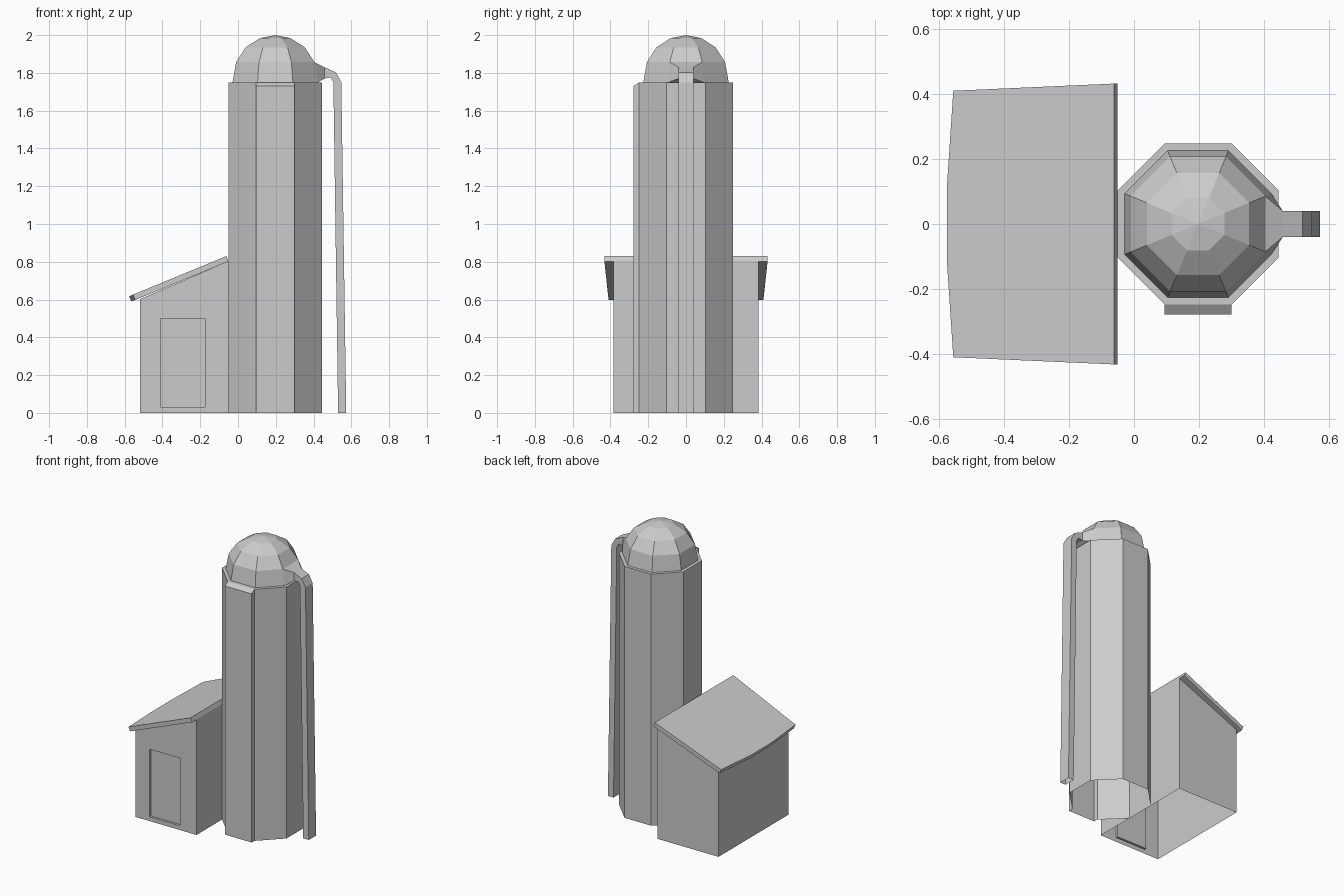
import bpy, bmesh
from math import cos, sin, pi
from mathutils import Vector

if "Cube" in bpy.data.objects:
    bpy.data.objects.remove(bpy.data.objects["Cube"])

CX = 0.197  # silo axis


def make(name, loops, skip=(), cap_start=False, cap_end=False, tip=None, extra=()):
    """Skin matching closed loops; skip holds (band, side) quads left open."""
    bm = bmesh.new()
    rows = [[bm.verts.new(p) for p in loop] for loop in loops]
    n = len(rows[0]) if rows else 0
    for b in range(len(rows) - 1):
        for i in range(n):
            if (b, i) not in skip:
                j = (i + 1) % n
                bm.faces.new((rows[b][i], rows[b][j], rows[b + 1][j], rows[b + 1][i]))
    if cap_start:
        bm.faces.new(rows[0][::-1])
    if cap_end:
        bm.faces.new(rows[-1])
    if tip:
        t = bm.verts.new(tip)
        for i in range(n):
            bm.faces.new((rows[-1][i], rows[-1][(i + 1) % n], t))
    for poly in extra:
        bm.faces.new([bm.verts.new(p) for p in poly])
    bmesh.ops.remove_doubles(bm, verts=bm.verts, dist=1e-4)
    bmesh.ops.recalc_face_normals(bm, faces=bm.faces)
    me = bpy.data.meshes.new(name)
    bm.to_mesh(me)
    bm.free()
    ob = bpy.data.objects.new(name, me)
    bpy.context.collection.objects.link(ob)
    return ob


def octagon(apothem, z):
    # side 0 faces +x, side 6 faces the front (-y)
    r = apothem / cos(pi / 8)
    return [(CX + r * cos(pi / 8 * (2 * i - 1)), r * sin(pi / 8 * (2 * i - 1)), z) for i in range(8)]


# Silo shaft: open at the bottom, ledge at the top, front side pushed outward
A, TOP = 0.248, 1.75
base, rim = octagon(A, 0), octagon(A, TOP)
a0, b0, a1, b1 = base[6], base[7], rim[6], rim[7]
out = -0.278
a2, b2 = (a0[0], out, 0), (b0[0], out, 0)
a3, b3 = (a0[0], out, 1.73), (b0[0], out, 1.73)
panel = [(a2, b2, b3, a3), (a3, b3, b1, a1), (a0, a2, a3, a1), (b2, b0, b1, b3)]
make("silo_shaft", [base, rim, octagon(0.226, TOP)], skip={(0, 6)}, extra=panel)

# Dome: the lowest +x facet is left open for the chute
rings = [(0.226, TOP), (0.207, 1.857), (0.157, 1.935), (0.081, 1.984)]
dome_loops = [octagon(a, z) for a, z in rings]
make("silo_dome", dome_loops, skip={(0, 0)}, tip=(CX, 0, 2.0))

# Chute: grows from the dome facet, bends and runs down to the ground
lo, hi = dome_loops[0], dome_loops[1]
sections = [[lo[0], lo[1], hi[1], hi[0]]]
W = 0.04
for xi, zi, xo, zo in [(0.458, 1.77, 0.458, 1.83), (0.49, 1.776, 0.518, 1.803),
                       (0.505, 1.75, 0.547, 1.75), (0.53, 0, 0.573, 0)]:
    sections.append([(xi, -W, zi), (xi, W, zi), (xo, W, zo), (xo, -W, zo)])
make("unloading_chute", sections)

# Shed: open-bottomed walls under a single slope, with a recessed door
XW, XE, Y, ZW, ZE = -0.52, -0.05, 0.385, 0.602, 0.803
front = [(XW, -Y, 0), (XE, -Y, 0), (XE, -Y, ZE), (XW, -Y, ZW)]
back = [(x, Y, z) for x, y, z in front]
door = [(-0.41, -Y, 0.03), (-0.175, -Y, 0.03), (-0.175, -Y, 0.5), (-0.41, -Y, 0.5)]
recess = [(x, -Y + 0.015, z) for x, y, z in door]
make("shed_walls", [recess, door, front, back], skip={(2, 0), (2, 2)},
     cap_start=True, cap_end=True)

# Shed roof: slab along the slope with a bowed eave
slope = 0.413


def roof_z(x):
    return 0.83 + (x + 0.062) * slope


outline = [(-0.062, -0.432), (-0.062, 0.432), (-0.556, 0.41),
           (-0.576, 0.11), (-0.576, -0.11), (-0.556, -0.41)]
upper = [(x, y, roof_z(x)) for x, y in outline]
drop = Vector((0.0115, 0, -0.028))
lower = [tuple(Vector(p) + drop) for p in upper]
make("shed_roof", [lower, upper], cap_start=True, cap_end=True)
